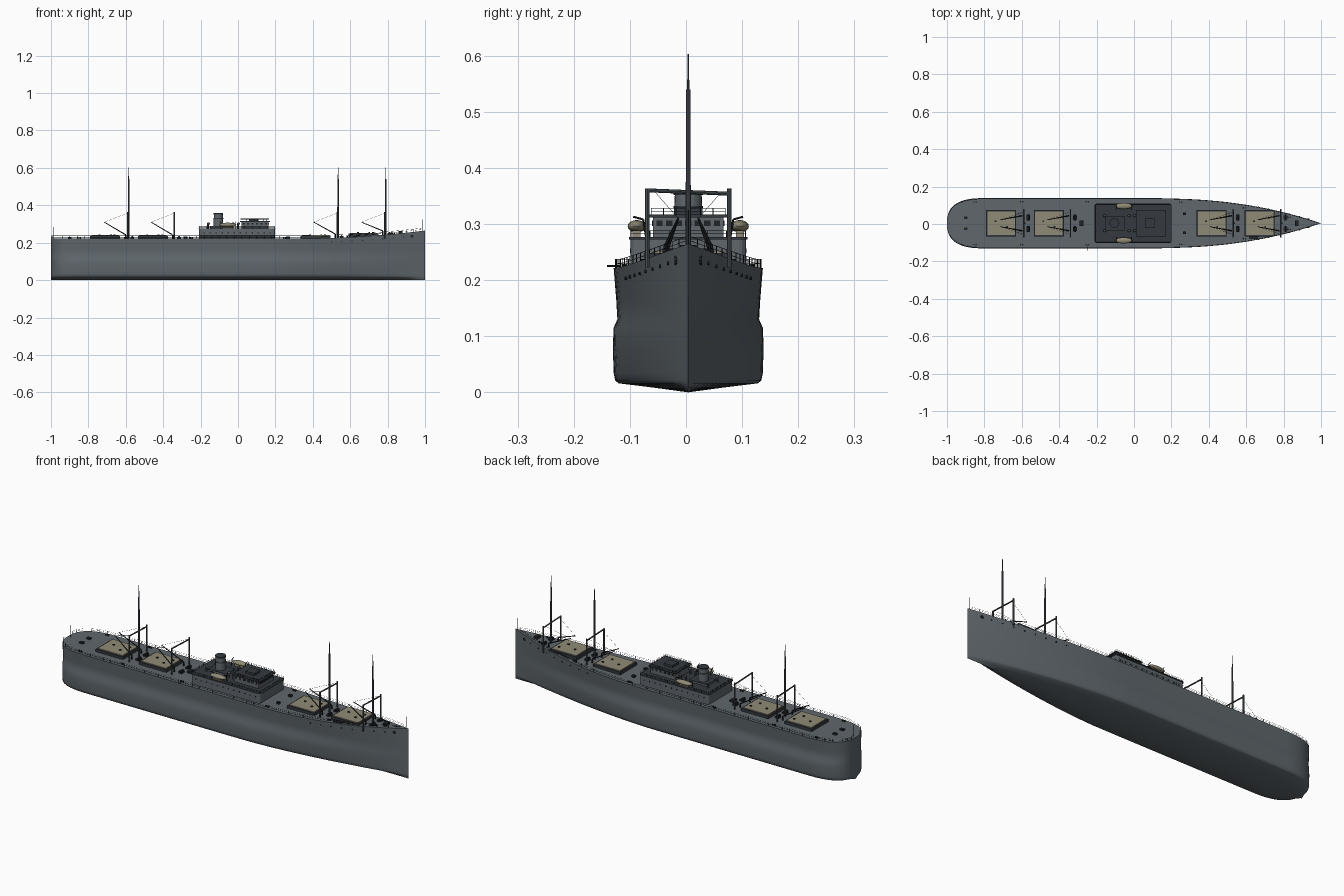
import bpy, bmesh, math
from mathutils import Vector, Matrix

if "Cube" in bpy.data.objects:
    bpy.data.objects.remove(bpy.data.objects["Cube"])

CY = 0.004  # ship centreline


def material(name, rgb):
    m = bpy.data.materials.new(name)
    m.use_nodes = True
    m.diffuse_color = (*rgb, 1)
    m.node_tree.nodes["Principled BSDF"].inputs["Base Color"].default_value = (*rgb, 1)
    return m


GREY = material("hull grey", (0.115, 0.135, 0.15))
DARK = material("dark roof grey", (0.035, 0.042, 0.05))
STEEL = material("mast steel", (0.07, 0.08, 0.088))
BLACK = material("rigging black", (0.015, 0.017, 0.019))
CREAM = material("canvas cream", (0.28, 0.26, 0.18))


class Part:
    """Collects simple solids into one named object."""

    def __init__(self, name, mat):
        self.name, self.mat, self.bm = name, mat, bmesh.new()

    def box(self, x, y, z, sx, sy, sz, bevel=0):
        # z is the underside of the box
        m = Matrix.Translation((x, CY + y, z + sz / 2)) @ Matrix.Diagonal((sx, sy, sz, 1))
        verts = bmesh.ops.create_cube(self.bm, size=1, matrix=m)["verts"]
        if bevel:
            edges = {e for v in verts for e in v.link_edges
                     if abs(e.verts[0].co.z - e.verts[1].co.z) > sz / 2}
            bmesh.ops.bevel(self.bm, geom=list(edges), offset=bevel, segments=3,
                            affect='EDGES', profile=0.5)
        return self

    def rod(self, a, b, r, r2=None, sides=8):
        a, b = [Vector((p[0], CY + p[1], p[2])) for p in (a, b)]
        d = b - a
        m = Matrix.Translation((a + b) / 2) @ d.to_track_quat('Z', 'Y').to_matrix().to_4x4()
        bmesh.ops.create_cone(self.bm, cap_ends=True, segments=sides, radius1=r,
                              radius2=r if r2 is None else r2, depth=d.length, matrix=m)
        return self

    def ball(self, x, y, z, sx, sy, sz):
        m = Matrix.Translation((x, CY + y, z)) @ Matrix.Diagonal((sx, sy, sz, 1))
        bmesh.ops.create_uvsphere(self.bm, u_segments=20, v_segments=10, radius=1, matrix=m)
        return self

    def finish(self, smooth=None):
        me = bpy.data.meshes.new(self.name)
        bmesh.ops.recalc_face_normals(self.bm, faces=self.bm.faces)
        self.bm.to_mesh(me)
        self.bm.free()
        me.materials.append(self.mat)
        ob = bpy.data.objects.new(self.name, me)
        bpy.context.collection.objects.link(ob)
        if smooth:
            bpy.ops.object.select_all(action='DESELECT')
            ob.select_set(True)
            bpy.context.view_layer.objects.active = ob
            bpy.ops.object.shade_smooth_by_angle(angle=math.radians(smooth))
        return ob


def deck_z(x):
    return 0.222 + 0.043 * max(0, (x - 0.3) / 0.7) ** 2


def half_width(x, h=1):
    """Half breadth at x; h runs from 0 at the bilge to 1 at the deck."""
    if x > 0.1:
        return 0.133 * max(0, 1 - ((x - 0.1) / 0.9) ** (1.6 + 0.7 * h))
    if x < -0.8:
        s = min(1, (-0.8 - x) / 0.2)
        return 0.133 * (1 - s ** 2.6) ** (1 / 2.6)
    return 0.133


# Hull: lofted cross-sections with a soft mid-height ledge, capped by the deck
SECTION = [(0.0, 0.0), (0.5, 0.009), (0.93, 0.016), (0.98, 0.021), (1.0, 0.035),
           (1.01, 0.08), (1.0, 0.115), (0.95, 0.13), (0.965, 0.165)]
stations = [-0.8 - 0.2 * math.sin(math.pi / 2 * i / 14) for i in range(14, 0, -1)]
stations += [-0.8 + 0.1 * i for i in range(9)] + [0.1 + 0.9 * i / 24 for i in range(1, 25)]
hull = Part("hull", GREY)
rings = []
for x in stations:
    top = deck_z(x)
    half = [(half_width(x, z / 0.222) * f, z) for f, z in SECTION] + [(half_width(x), top)]
    ring = [(-y, z) for y, z in reversed(half)] + half[1:]
    rings.append([hull.bm.verts.new((x, CY + y, z)) for y, z in ring])
for a, b in zip(rings, rings[1:]):
    n = len(a)
    for i in range(n):
        j = (i + 1) % n
        hull.bm.faces.new((a[i], a[j], b[j], b[i]))
bmesh.ops.remove_doubles(hull.bm, verts=hull.bm.verts, dist=0.0002)
hull.finish(50)

# Portholes and hawse openings near the bow
ports = Part("hull_openings", BLACK)
for s in (-1, 1):
    for x in [0.5 + 0.055 * i for i in range(8)] + [0.93]:
        y = s * (half_width(x, 0.93) * 0.99)
        r = 0.008 if x > 0.92 else 0.003
        ports.rod((x, y - 0.003, deck_z(x) - 0.022), (x, y + 0.003, deck_z(x) - 0.022), r)
ports.finish()

# Cargo hatches with dark coamings and canvas covers
coaming, cover = Part("hatch_coamings", DARK), Part("hatch_covers", CREAM)
wedges = Part("hatch_fittings", BLACK)
for x in (-0.71, -0.455, 0.415, 0.672):
    z = deck_z(x) - 0.004
    coaming.box(x, 0, z, 0.16, 0.14, 0.018)
    cover.box(x, 0, z + 0.018, 0.146, 0.126, 0.004)
    for dx, dy in ((-0.03, 0.01), (0.03, -0.02), (0.05, 0.03)):
        wedges.box(x + dx, dy, z + 0.02, 0.01, 0.008, 0.006)
for part in (coaming, cover, wedges):
    part.finish()

# Cargo posts, tall masts, booms and their stays
posts, masts = Part("cargo_posts", STEEL), Part("masts", STEEL)
booms, stays = Part("cargo_booms", BLACK), Part("boom_stays", BLACK)
winches = Part("winches", BLACK)
for x, tall in ((-0.59, True), (-0.34, False), (0.53, True), (0.785, True)):
    z = deck_z(x)
    posts.rod((x, -0.073, 0.36), (x, 0.073, 0.36 - 0.006), 0.0035)
    for s in (-1, 1):
        posts.rod((x, s * 0.073, z - 0.02), (x, s * 0.073, 0.363), 0.004)
        foot, tip = (x - 0.01, s * 0.04, z + 0.02), (x - 0.125, s * 0.018, 0.31)
        booms.rod(foot, tip, 0.003, 0.002)
        booms.rod((x - 0.01, s * 0.04, z - 0.004), foot, 0.004)
        stays.rod(tip, (x, s * 0.06, 0.358), 0.0005, sides=4)
        winches.box(x + 0.025, s * 0.03, z - 0.003, 0.02, 0.022, 0.012)
        winches.rod((x + 0.025, s * 0.03 - 0.016, z + 0.008),
                    (x + 0.025, s * 0.03 + 0.016, z + 0.008), 0.006)
    if tall:
        masts.rod((x + 0.005, 0, z - 0.01), (x + 0.005, 0, 0.54), 0.005, 0.0038)
        masts.rod((x + 0.005, 0, 0.54), (x + 0.005, 0, 0.603), 0.002, 0.0012)
for part in (posts, masts, booms):
    part.finish(40)
stays.finish()
winches.finish()

# Midship deckhouse, bridge and their roofs
house, roofs = Part("deckhouse", GREY), Part("house_roofs", DARK)
house.box(-0.005, 0, 0.215, 0.405, 0.205, 0.058, 0.012)
house.box(0.09, 0, 0.273, 0.145, 0.125, 0.04)
house.box(-0.1, 0, 0.273, 0.1, 0.07, 0.014)
roofs.box(-0.005, 0, 0.272, 0.412, 0.212, 0.005, 0.014)
roofs.box(0.09, 0, 0.312, 0.16, 0.14, 0.005)
roofs.box(-0.1, 0, 0.286, 0.106, 0.076, 0.003)
roofs.box(0.085, 0, 0.317, 0.05, 0.05, 0.012)
house.finish()
roofs.finish()

# Window plates on the bridge and portholes on the deckhouse
windows = Part("windows", BLACK)
for i in range(7):
    windows.box(0.163, -0.051 + 0.017 * i, 0.296, 0.003, 0.011, 0.01)
for s in (-1, 1):
    for i in range(6):
        windows.box(0.03 + 0.024 * i, s * 0.063, 0.296, 0.012, 0.003, 0.01)
    for i in range(12):
        x = -0.18 + 0.032 * i
        windows.rod((x, s * 0.1015, 0.252), (x, s * 0.1035, 0.252), 0.004)
windows.finish()

# Funnel with dark rim, and ventilator pipes
funnel = Part("funnel", GREY)
funnel.rod((-0.105, 0, 0.275), (-0.105, 0, 0.352), 0.026, 0.024, 24)
funnel.finish(40)
rim = Part("funnel_rim", DARK)
rim.rod((-0.105, 0, 0.352), (-0.105, 0, 0.36), 0.026, sides=24)
rim.rod((-0.105, 0, 0.328), (-0.105, 0, 0.332), 0.0262, sides=24)
rim.finish(40)
vents = Part("ventilators", STEEL)
for s in (-1, 1):
    for x in (-0.16, -0.03, 0.0):
        vents.rod((x, s * 0.04, 0.275), (x, s * 0.04, 0.3), 0.005)
        vents.ball(x + 0.003, s * 0.04, 0.302, 0.008, 0.007, 0.006)
vents.finish(40)

# Lifeboats hung on curved davits
boats, davits = Part("lifeboats", CREAM), Part("davits", BLACK)
for s in (-1, 1):
    boats.ball(-0.055, s * 0.092, 0.296, 0.047, 0.016, 0.011)
    boats.box(-0.055, s * 0.092, 0.277, 0.055, 0.014, 0.012)
    for x in (-0.095, -0.015):
        davits.rod((x, s * 0.075, 0.275), (x, s * 0.08, 0.308), 0.0018)
        davits.rod((x, s * 0.08, 0.308), (x, s * 0.098, 0.313), 0.0018)
boats.finish(40)
davits.finish()

# Railings around the main deck edge and the house roofs
rails = Part("railings", BLACK)


def railing(points, height):
    for a, b in zip(points, points[1:]):
        rails.rod(a, (a[0], a[1], a[2] + height), 0.0007, sides=4)
        for k in (0.5, 1):
            rails.rod((a[0], a[1], a[2] + height * k), (b[0], b[1], b[2] + height * k),
                      0.0005, sides=4)


edge = [-0.998, -0.99, -0.97, -0.94, -0.9] + [-0.86 + 0.04 * i for i in range(47)]
for s in (-1, 1):
    railing([(x, s * max(0, half_width(x) - 0.003), deck_z(x)) for x in edge], 0.015)
for x0, x1, w, z in ((-0.207, 0.197, 0.102, 0.277), (0.014, 0.166, 0.066, 0.317)):
    for s in (-1, 1):
        railing([(x0 + (x1 - x0) * i / 10, s * w, z) for i in range(11)], 0.011)
    for x in (x0, x1):
        railing([(x, w * (i / 3 - 1), z) for i in range(7)], 0.011)
rails.finish()

# Deck gear: bollards, lockers, flagstaffs and a side boom
gear = Part("deck_gear", BLACK)
for s in (-1, 1):
    for x in (-0.85, -0.6, -0.25, 0.25, 0.59, 0.83):
        y = s * (half_width(x) - 0.018)
        for dx in (-0.006, 0.006):
            gear.rod((x + dx, y, deck_z(x) - 0.005), (x + dx, y, deck_z(x) + 0.008), 0.004)
    gear.box(0.27, s * 0.05, 0.22, 0.016, 0.014, 0.012)
    gear.box(-0.9, s * 0.03, 0.22, 0.02, 0.014, 0.01)
gear.box(0.87, 0, 0.245, 0.02, 0.03, 0.018)
gear.box(0.64, -0.077, 0.225, 0.05, 0.014, 0.012)
gear.box(-0.28, 0, 0.22, 0.022, 0.03, 0.012)
gear.rod((0.985, 0, 0.255), (0.985, 0, 0.325), 0.0013)
gear.rod((-0.985, 0, 0.22), (-0.985, 0, 0.285), 0.0013)
gear.rod((-0.25, -0.12, 0.225), (-0.25, -0.145, 0.225), 0.0015)
gear.finish()
